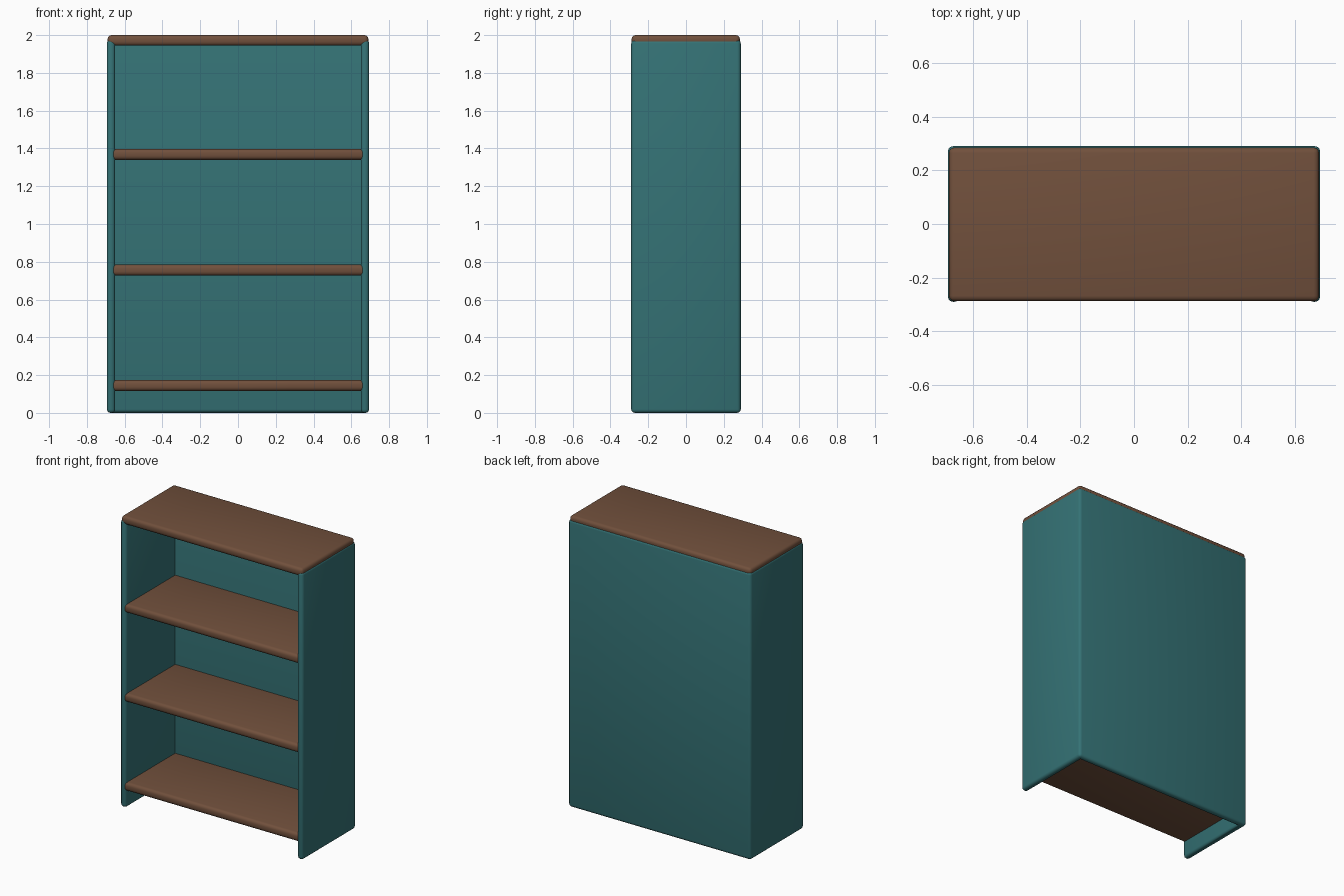
import bpy, bmesh

if "Cube" in bpy.data.objects:
    bpy.data.objects.remove(bpy.data.objects["Cube"])


def material(name, rgb):
    m = bpy.data.materials.new(name)
    m.diffuse_color = (*rgb, 1)
    m.use_nodes = True
    m.node_tree.nodes["Principled BSDF"].inputs["Base Color"].default_value = m.diffuse_color
    return m


TEAL = material("teal_paint", (0.035, 0.17, 0.18))
WOOD = material("brown_wood", (0.165, 0.08, 0.045))


def rounded_prism(name, outline, z0, z1, radius, mat):
    """Extrude an xy outline from z0 to z1 and round its convex edges."""
    bm = bmesh.new()
    face = bm.faces.new([bm.verts.new((x, y, z0)) for x, y in outline])
    new = bmesh.ops.extrude_face_region(bm, geom=[face], use_keep_orig=True)["geom"]
    bmesh.ops.translate(bm, vec=(0, 0, z1 - z0),
                        verts=[v for v in new if isinstance(v, bmesh.types.BMVert)])
    bmesh.ops.recalc_face_normals(bm, faces=bm.faces)
    convex = [e for e in bm.edges if e.calc_face_angle_signed() > 0.5]
    bmesh.ops.bevel(bm, geom=convex, offset=radius, segments=3,
                    profile=0.5, affect='EDGES', clamp_overlap=True)
    bmesh.ops.recalc_face_normals(bm, faces=bm.faces)
    mesh = bpy.data.meshes.new(name)
    bm.to_mesh(mesh)
    bm.free()
    mesh.materials.append(mat)
    obj = bpy.data.objects.new(name, mesh)
    bpy.context.collection.objects.link(obj)
    bpy.context.view_layer.objects.active = obj
    obj.select_set(True)
    bpy.ops.object.shade_smooth_by_angle(angle=0.6)
    obj.select_set(False)
    return obj


def rect(hx, y0, y1):
    return [(-hx, y0), (hx, y0), (hx, y1), (-hx, y1)]


W, D, T = 0.694, 0.29, 0.044  # half width, half depth, panel thickness

# Case: both sides and the back as one U-shaped shell
u_outline = [(-W, -D), (-W + T, -D), (-W + T, D - T), (W - T, D - T),
             (W - T, -D), (W, -D), (W, D), (-W, D)]
rounded_prism("case", u_outline, 0.0, 1.975, 0.019, TEAL)

# Top board
rounded_prism("top_board", rect(0.69, -0.288, 0.285), 1.944, 2.0, 0.02, WOOD)

# Shelves, let slightly into the sides and back
for i, z in enumerate((0.145, 0.756, 1.369)):
    rounded_prism(f"shelf_{i + 1}", rect(0.675, -0.288, 0.27),
                  z - 0.029, z + 0.029, 0.02, WOOD)
